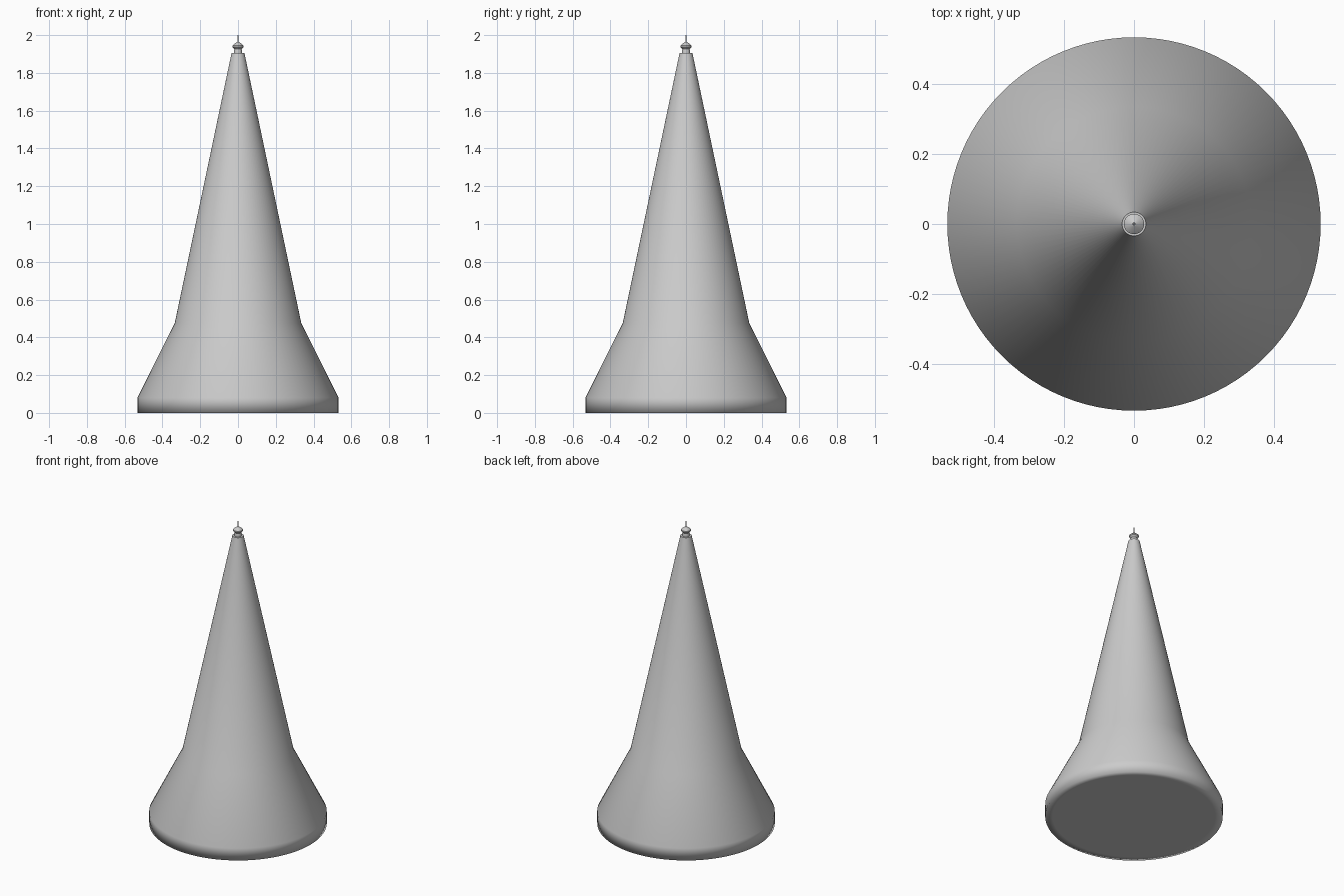
import bpy, bmesh, math

if "Cube" in bpy.data.objects:
    bpy.data.objects.remove(bpy.data.objects["Cube"], do_unlink=True)

grey = bpy.data.materials.new("light grey")
grey.use_nodes = True
colour = (0.6, 0.6, 0.6, 1)
grey.diffuse_color = colour
grey.node_tree.nodes["Principled BSDF"].inputs["Base Color"].default_value = colour


def turned(name, profile, segments, angle):
    """Spin a list of (radius, height) points round the z axis, capping both ends."""
    bm = bmesh.new()
    rings = []
    for r, z in profile:
        turn = [2 * math.pi * i / segments for i in range(segments)]
        rings.append([bm.verts.new((r * math.cos(a), r * math.sin(a), z)) for a in turn])
    for low, high in zip(rings, rings[1:]):
        for i in range(segments):
            j = (i + 1) % segments
            bm.faces.new((low[i], low[j], high[j], high[i]))
    bm.faces.new(rings[0][::-1])
    bm.faces.new(rings[-1])
    # Keep the end caps crisp
    for ring in (rings[0], rings[-1]):
        for i in range(segments):
            bm.edges.get((ring[i], ring[i - 1])).smooth = False
    mesh = bpy.data.meshes.new(name)
    bm.to_mesh(mesh)
    bm.free()
    mesh.materials.append(grey)
    obj = bpy.data.objects.new(name, mesh)
    bpy.context.collection.objects.link(obj)
    bpy.ops.object.select_all(action="DESELECT")
    obj.select_set(True)
    bpy.context.view_layer.objects.active = obj
    bpy.ops.object.shade_smooth_by_angle(angle=math.radians(angle), keep_sharp_edges=True)
    return obj


# Spire roof: underside rim, upright eave, flared skirt, steep cone
turned("spire_roof", [(0.488, 0), (0.533, 0), (0.533, 0.08),
                      (0.335, 0.475), (0.034, 1.905)], 96, 100)

# Finial: neck, flared cap, domed top
turned("finial", [(0.021, 1.9), (0.021, 1.918), (0.019, 1.926), (0.029, 1.937),
                  (0.029, 1.945), (0.018, 1.955), (0.006, 1.963)], 32, 40)

# Thin spike on top
turned("finial_spike", [(0.004, 1.955), (0.003, 2.0)], 12, 40)
